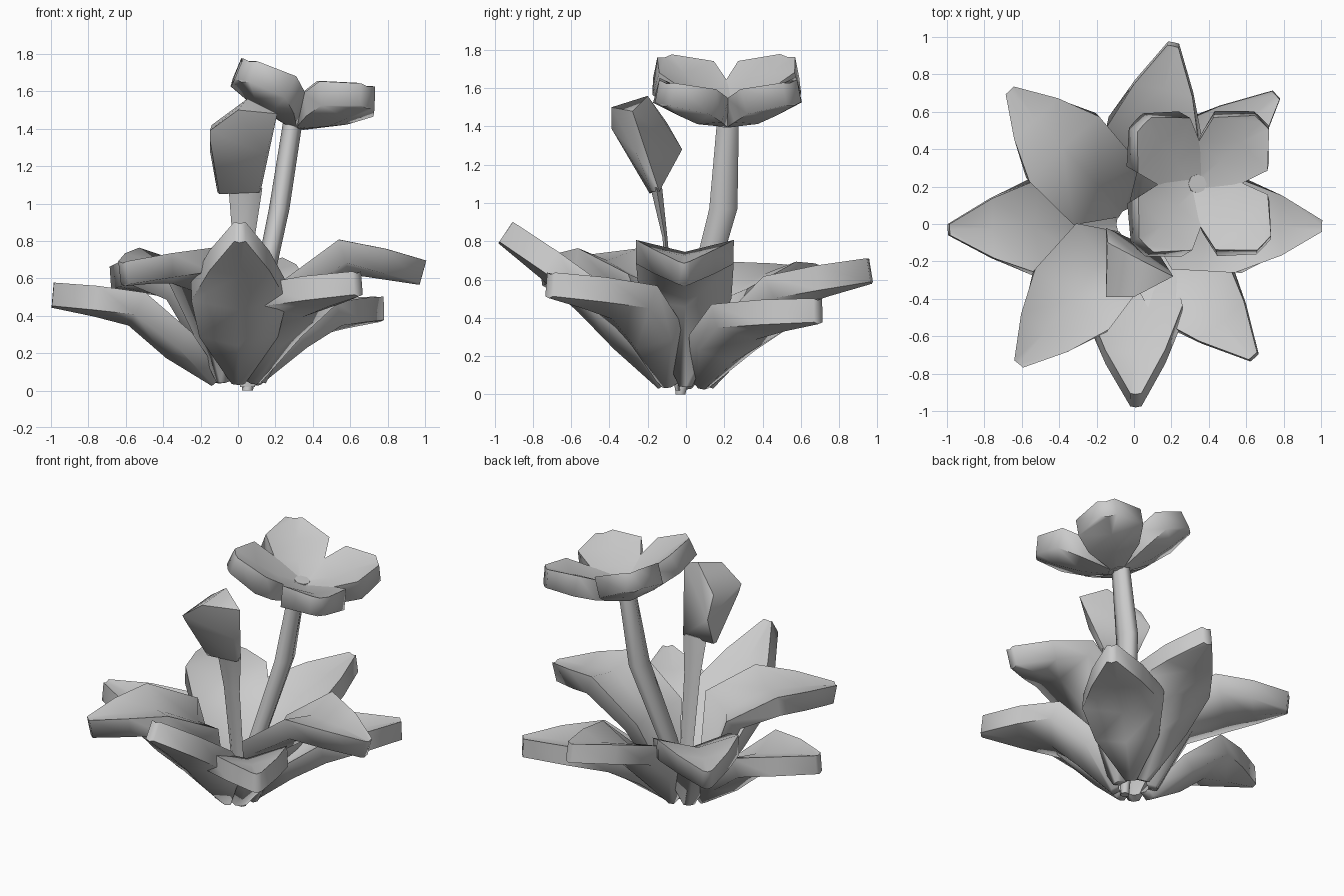
import bpy, bmesh, math
from mathutils import Vector, Matrix

if "Cube" in bpy.data.objects:
    bpy.data.objects.remove(bpy.data.objects["Cube"])


def make_object(name, bm, angle=75):
    bmesh.ops.recalc_face_normals(bm, faces=bm.faces[:])
    me = bpy.data.meshes.new(name)
    bm.to_mesh(me)
    bm.free()
    ob = bpy.data.objects.new(name, me)
    bpy.context.collection.objects.link(ob)
    for p in me.polygons:
        p.use_smooth = True
    me.set_sharp_from_angle(angle=math.radians(angle))
    return ob


def skin(bm, rings):
    """Join equal rings of points into a closed tube."""
    vs = [[bm.verts.new(p) for p in ring] for ring in rings]
    n = len(vs[0])
    for a, b in zip(vs, vs[1:]):
        for i in range(n):
            j = (i + 1) % n
            bm.faces.new((a[i], a[j], b[j], b[i]))
    bm.faces.new(vs[0][::-1])
    bm.faces.new(vs[-1])


def blade(name, sections, matrix):
    """Thick folded blade along +x; sections are (r, z, half width, fold, thickness)."""
    rings = []
    for i, (r, z, w, fold, t) in enumerate(sections):
        a, b = sections[max(i - 1, 0)], sections[min(i + 1, len(sections) - 1)]
        tan = Vector((b[0] - a[0], 0, b[1] - a[1])).normalized()
        nor = Vector((-tan.z, 0, tan.x))
        c = Vector((r, 0, z))
        row = [c + Vector((0, w, 0)), c - nor * fold, c - Vector((0, w, 0))]
        ring = [p + nor * t / 2 for p in row] + [p - nor * t / 2 for p in row[::-1]]
        rings.append([matrix @ p for p in ring])
    bm = bmesh.new()
    skin(bm, rings)
    return make_object(name, bm)


def stem(name, path, sides=6):
    """Flattened stem; path holds (x, y, z, x radius, y radius)."""
    bm = bmesh.new()
    skin(bm, [[Vector((x + rx * math.cos(k * math.tau / sides),
                       y + ry * math.sin(k * math.tau / sides), z))
               for k in range(sides)] for x, y, z, rx, ry in path])
    return make_object(name, bm)


# Rosette of leaves: tip x, y, z, bend radius, bend z, lower radius, lower z, lower half width
leaves = [
    (0.21, 0.96, 0.65, 0.50, 0.56, 0.28, 0.36, 0.20),
    (0.76, 0.69, 0.44, 0.50, 0.41, 0.28, 0.27, 0.20),
    (0.99, -0.01, 0.635, 0.56, 0.745, 0.25, 0.53, 0.24),
    (0.64, -0.71, 0.575, 0.46, 0.51, 0.24, 0.32, 0.20),
    (0.01, -0.94, 0.85, 0.48, 0.53, 0.27, 0.32, 0.21),
    (-0.61, -0.74, 0.63, 0.53, 0.70, 0.24, 0.60, 0.24),
    (-0.99, -0.03, 0.515, 0.53, 0.465, 0.29, 0.27, 0.19),
    (-0.66, 0.71, 0.60, 0.56, 0.63, 0.26, 0.52, 0.24),
]
for i, (x, y, tz, mr, mz, lr, lz, lw) in enumerate(leaves):
    tr = math.hypot(x, y)
    blade(f"leaf_{i + 1}", [
        (0.11, 0.05, 0.035, 0.01, 0.06),
        (lr, lz, lw, 0.08, 0.11),
        (mr, mz, 0.255, 0.065, 0.13),
        ((mr + tr) / 2, (mz + tz) / 2 + 0.005, 0.16, 0.035, 0.13),
        (tr, tz, 0.03, 0.01, 0.125),
    ], Matrix.Rotation(math.atan2(y, x), 4, 'Z'))

# Stems
stem("flower_stem", [(0.05, -0.03, 0.0, 0.03, 0.03), (0.10, 0.04, 0.40, 0.05, 0.07),
                     (0.22, 0.195, 0.97, 0.055, 0.085), (0.295, 0.22, 1.45, 0.052, 0.065)])
stem("bud_stem", [(0.05, -0.04, 0.02, 0.04, 0.02), (0.03, -0.11, 0.82, 0.06, 0.015),
                  (0.04, -0.155, 1.08, 0.09, 0.035)])

# Flower: four thick petals on a cup tilted towards +x
flower = Matrix.Translation((0.325, 0.215, 1.465)) @ Matrix.Rotation(math.radians(12), 4, 'Y')
for k in range(4):
    blade(f"petal_{k + 1}", [
        (0.0, -0.01, 0.03, 0.0, 0.12),
        (0.18, 0.07, 0.16, 0.035, 0.13),
        (0.32, 0.145, 0.205, 0.04, 0.135),
        (0.47, 0.185, 0.055, 0.01, 0.12),
    ], flower @ Matrix.Rotation(math.radians(46 + 90 * k), 4, 'Z'))

# Flower centre
bm = bmesh.new()
bmesh.ops.create_cone(bm, cap_ends=True, segments=8, radius1=0.06, radius2=0.05, depth=0.13,
                      matrix=flower @ Matrix.Translation((0, 0, 0.005)))
make_object("flower_centre", bm)

# Closed bud
bm = bmesh.new()
for p in [(-0.11, -0.14, 1.06), (0.12, -0.14, 1.06), (-0.10, -0.19, 1.05), (0.11, -0.18, 1.06),
          (-0.15, -0.02, 1.28), (-0.15, -0.36, 1.34), (-0.15, -0.39, 1.39), (0.00, -0.39, 1.50),
          (0.21, -0.28, 1.48), (0.05, -0.20, 1.56), (-0.14, -0.10, 1.42), (0.15, -0.26, 1.26)]:
    bm.verts.new(p)
bmesh.ops.convex_hull(bm, input=bm.verts[:])
make_object("bud", bm, 70)
